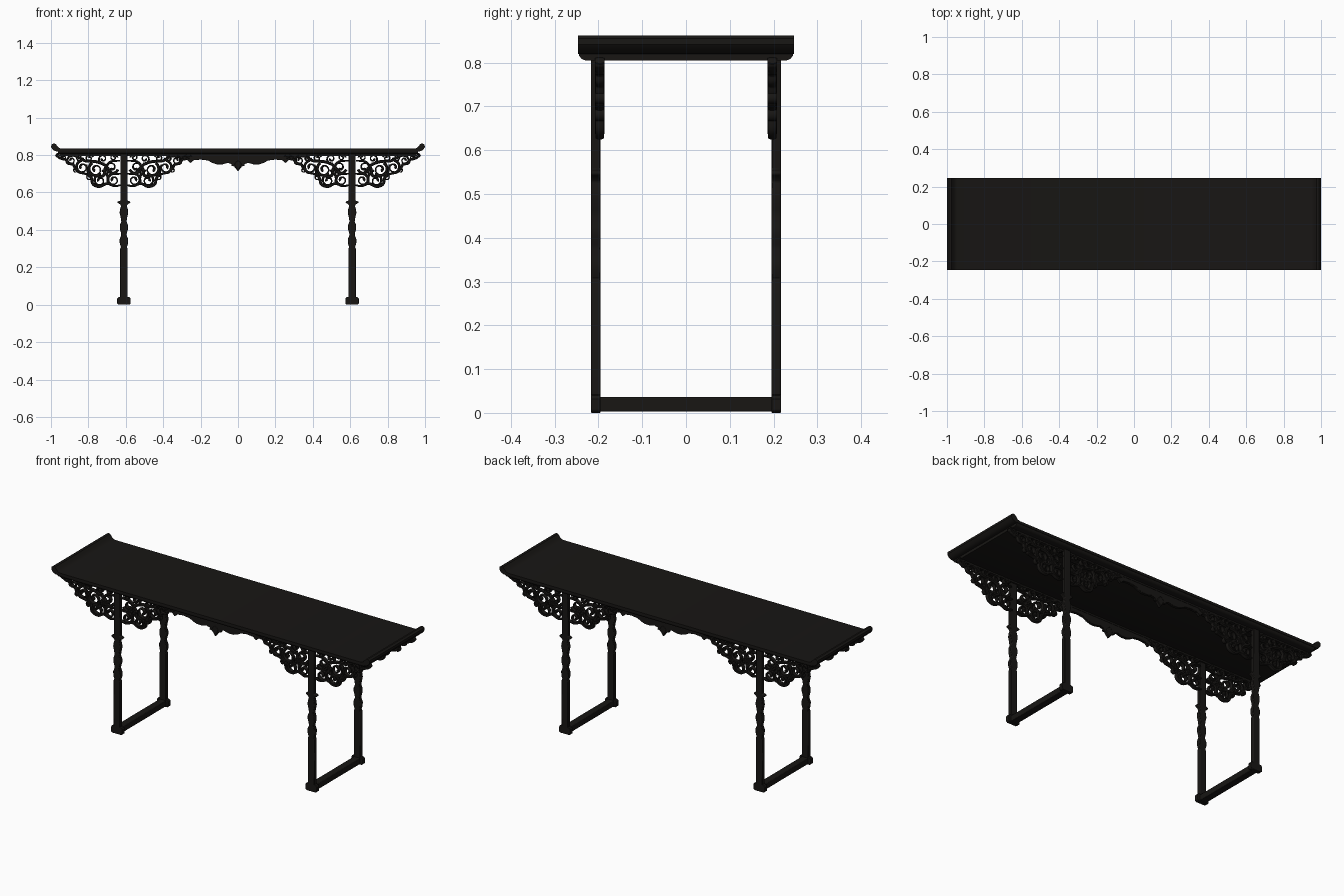
import bpy, bmesh, math
from mathutils import Vector

if "Cube" in bpy.data.objects:
    bpy.data.objects.remove(bpy.data.objects["Cube"])

wood = bpy.data.materials.new("dark_wood")
wood.diffuse_color = (0.009, 0.008, 0.007, 1)
wood.use_nodes = True
wood.node_tree.nodes["Principled BSDF"].inputs["Base Color"].default_value = wood.diffuse_color


def finish(name, bm, bevel=0.0, angle=35):
    bmesh.ops.recalc_face_normals(bm, faces=bm.faces[:])
    me = bpy.data.meshes.new(name)
    bm.to_mesh(me)
    bm.free()
    me.materials.append(wood)
    ob = bpy.data.objects.new(name, me)
    bpy.context.collection.objects.link(ob)
    if bevel:
        m = ob.modifiers.new("bevel", 'BEVEL')
        m.width, m.segments, m.limit_method = bevel, 2, 'ANGLE'
        m.angle_limit = math.radians(50)
    bpy.ops.object.select_all(action='DESELECT')
    bpy.context.view_layer.objects.active = ob
    ob.select_set(True)
    bpy.ops.object.shade_smooth_by_angle(angle=math.radians(angle))
    return ob


def prism(name, pts, a, b, axis='Y', bevel=0.0):
    """Extrude a 2D outline (horizontal, z) from a to b along an axis."""
    bm = bmesh.new()
    put = (lambda p, d: (p[0], d, p[1])) if axis == 'Y' else (lambda p, d: (d, p[0], p[1]))
    f = bm.faces.new([bm.verts.new(put(p, a)) for p in pts])
    r = bmesh.ops.extrude_face_region(bm, geom=[f])
    off = Vector((0, b - a, 0)) if axis == 'Y' else Vector((b - a, 0, 0))
    bmesh.ops.translate(bm, vec=off, verts=[v for v in r['geom'] if isinstance(v, bmesh.types.BMVert)])
    return finish(name, bm, bevel)


def symmetric(half):
    return half + [(-x, z) for x, z in reversed(half) if abs(x) > 1e-6]


def rect(cx, w, z0, z1):
    return [(cx - w, z0), (cx + w, z0), (cx + w, z1), (cx - w, z1)]


def copy_to(ob, name, loc, turn=False):
    c = ob.copy()
    c.name, c.location = name, loc
    if turn:
        c.rotation_euler.z = math.pi
    bpy.context.collection.objects.link(c)


def smooth_path(pts, n=6):
    """Catmull-Rom through the points."""
    p = [Vector(q) for q in pts]
    p = [2 * p[0] - p[1]] + p + [2 * p[-1] - p[-2]]
    out = []
    for i in range(1, len(p) - 2):
        for k in range(n):
            t = k / n
            a, b, c, d = p[i - 1:i + 3]
            out.append(0.5 * (2 * b + (c - a) * t + (2 * a - 5 * b + 4 * c - d) * t * t
                              + (3 * b - a - 3 * c + d) * t ** 3))
    return out + [p[-2]]


def ribbon(bm, path, widths, t, side):
    """Sweep a chamfered strip along a path in the xz plane."""
    rings = []
    for i, p in enumerate(path):
        d = (path[min(i + 1, len(path) - 1)] - path[max(i - 1, 0)]).normalized()
        n, w = Vector((-d.y, d.x)), widths[i]
        ring = []
        for s, y in ((-1, -.4), (-.55, -1), (.55, -1), (1, -.4), (1, .4), (.55, 1), (-.55, 1), (-1, .4)):
            q = p + n * (s * w)
            ring.append(bm.verts.new((side * q.x, y * t, q.y)))
        rings.append(ring)
    for a, b in zip(rings, rings[1:]):
        for k in range(8):
            bm.faces.new((a[k], a[(k + 1) % 8], b[(k + 1) % 8], b[k]))
    bm.faces.new(rings[0])
    bm.faces.new(rings[-1])


def spiral(cx, cz, r, start, spin, turns=1.35, n=24):
    out = []
    for i in range(n + 1):
        t = i / n
        a = math.radians(start) + spin * turns * math.tau * t
        rad = r * (1 - 0.78 * t)
        out.append(Vector((cx + rad * math.cos(a), cz + rad * math.sin(a))))
    return out


# table top: slab with upturned ends, and a coved moulding beneath
prism("table_top", symmetric([(0, .820), (.972, .820), (.988, .826), (.999, .842), (.998, .855), (.988, .862),
                              (.976, .860), (.967, .850), (.958, .839), (.945, .834), (0, .834)]), -.247, .247)
prism("top_moulding", symmetric([(0, .805), (.230, .805), (.239, .809), (.244, .816), (.245, .823), (0, .823)]),
      -.962, .962, 'X')

# legs: straight shaft with a flared collar and waisted baluster
leg_half = [(.020, .030), (.020, .300), (.016, .308), (.022, .325), (.023, .350), (.014, .372), (.016, .385),
            (.022, .405), (.022, .425), (.014, .445), (.017, .465), (.023, .490), (.021, .510), (.015, .528),
            (.022, .538), (.035, .545), (.033, .552), (.019, .556), (.019, .810)]
for sx, side in ((-1, "left"), (1, "right")):
    cx = .61 * sx
    for sy, end in ((-1, "front"), (1, "back")):
        prism(f"{end}_{side}_leg", [(cx + x, z) for x, z in symmetric(leg_half)],
              sy * .206 - .011, sy * .206 + .011, bevel=.003)
        foot = [(.028, 0), (.036, .006), (.036, .032), (.030, .040), (.020, .042)]
        prism(f"{end}_{side}_foot", [(cx + x, z) for x, z in symmetric(foot)],
              sy * .206 - .011, sy * .206 + .011, bevel=.002)
    prism(f"{side}_floor_rail", rect(cx, .02, .003, .036), -.2, .2, bevel=.003)

# openwork bracket: scrolls and stems either side of a leg, (x, z, radius, start angle, spin)
scrolls = [(.055, .667, .034, 90, -1), (.128, .664, .034, 100, -1), (.065, .735, .036, 200, 1),
           (.150, .724, .040, 60, -1), (.222, .735, .036, 80, -1), (.055, .787, .020, 180, -1),
           (.112, .780, .026, 250, 1), (.185, .783, .022, 160, -1), (.238, .786, .020, 180, 1),
           (.280, .772, .025, 100, -1), (.322, .787, .017, 90, -1), (.352, .797, .011, 90, -1),
           (.185, .680, .017, 150, -1), (.258, .718, .014, 150, -1), (.100, .705, .018, 20, 1)]
stems = [[(.015, .640), (.05, .634), (.09, .648), (.13, .632), (.165, .645), (.175, .68), (.20, .698), (.24, .705)],
         [(.015, .700), (.06, .703), (.10, .745), (.15, .765), (.21, .770), (.26, .795), (.33, .804)],
         [(.02, .77), (.07, .765), (.10, .73), (.11, .69), (.15, .69), (.19, .705), (.20, .75)],
         [(.24, .705), (.262, .73), (.272, .75), (.30, .757), (.31, .775), (.345, .785), (.365, .802)],
         [(.09, .648), (.085, .68), (.10, .71)]]
bm = bmesh.new()
for side in (-1, 1):
    for x, z, r, start, spin in scrolls:
        path = spiral(x, z, r, start, spin)
        end = len(path) - 1
        ribbon(bm, path, [.0028 + r * .13 * (.6 + .4 * math.cos(math.tau * i / end)) for i in range(end + 1)],
               .011, side)
    for pts in stems:
        path = smooth_path(pts)
        end = len(path) - 1
        ribbon(bm, path, [.0045 + .0035 * math.sin(math.pi * i / end) for i in range(end + 1)], .010, side)
bracket = finish("front_left_bracket", bm, angle=50)
bracket.location = (-.61, -.197, 0)
copy_to(bracket, "front_right_bracket", (.61, -.197, 0))
copy_to(bracket, "back_left_bracket", (-.61, .197, 0), True)
copy_to(bracket, "back_right_bracket", (.61, .197, 0), True)

# scalloped apron with a centre drop, and the long strip under the top
apron_half = [(0, .712), (.012, .728), (.022, .740), (.036, .742), (.034, .752), (.055, .758), (.085, .750),
              (.115, .751), (.140, .759), (.160, .771), (.200, .776), (.238, .772), (.255, .757), (.270, .772),
              (.310, .784), (.380, .790), (.380, .808), (0, .808)]
for sy, end in ((-1, "front"), (1, "back")):
    prism(f"{end}_apron", symmetric(apron_half), sy * .197 - .008, sy * .197 + .008, bevel=.002)
    prism(f"{end}_apron_strip", rect(0, .955, .796, .808), sy * .197 - .010, sy * .197 + .010)
    drop = [(0, .716), (.014, .738), (.020, .752), (.010, .764), (0, .772)]
    prism(f"{end}_centre_drop", symmetric(drop), sy * .197 - .011, sy * .197 + .011, bevel=.003)
